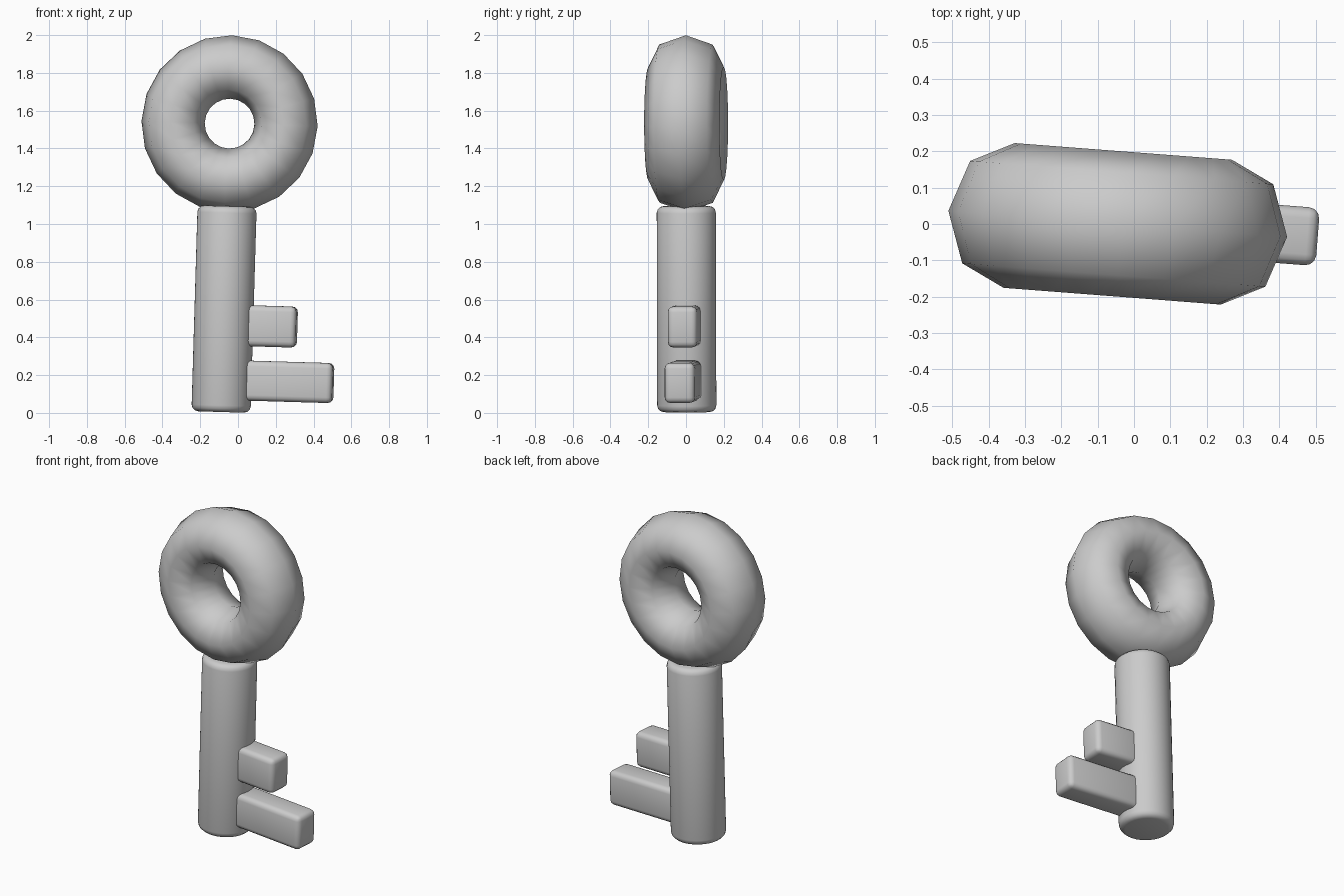
import bpy
from math import radians
from mathutils import Matrix

if "Cube" in bpy.data.objects:
    bpy.data.objects.remove(bpy.data.objects["Cube"])

# Shared frame: the whole key leans and turns slightly
KEY = (Matrix.Translation((-0.09, 0.004, 0.0))
       @ Matrix.Rotation(radians(-4.4), 4, 'Z')
       @ Matrix.Rotation(radians(1.7), 4, 'Y'))


def finish(name, local, bevel=0.0, smooth_angle=40):
    """Place the active primitive in the key frame, round its edges and shade it."""
    ob = bpy.context.object
    ob.name = name
    ob.data.transform(KEY @ local)
    if bevel:
        mod = ob.modifiers.new("rounded_edges", 'BEVEL')
        mod.width = bevel
        mod.segments = 3
        mod.limit_method = 'ANGLE'
        mod.angle_limit = radians(40)
        bpy.ops.object.modifier_apply(modifier=mod.name)
    bpy.ops.object.shade_smooth_by_angle(angle=radians(smooth_angle))
    return ob


def tooth(name, x0, x1, half_y, z0, z1):
    bpy.ops.mesh.primitive_cube_add(size=1)
    local = (Matrix.Translation(((x0 + x1) / 2, 0.006, (z0 + z1) / 2))
             @ Matrix.Diagonal((x1 - x0, 2 * half_y, z1 - z0, 1)))
    return finish(name, local, 0.03)


# Ring handle: low-poly torus standing upright, thickened front to back
bpy.ops.mesh.primitive_torus_add(major_segments=20, minor_segments=8,
                                 major_radius=0.30, minor_radius=0.168)
finish("ring_handle",
       Matrix.Translation((0, 0, 1.532))
       @ Matrix.Diagonal((1, 1.19, 1, 1))
       @ Matrix.Rotation(radians(90), 4, 'X'), smooth_angle=60)

# Shaft: cylinder with rounded rims
bpy.ops.mesh.primitive_cylinder_add(vertices=32, radius=0.157, depth=1.09)
finish("shaft", Matrix.Translation((0, 0, 0.005 + 1.09 / 2)), 0.035)

# Teeth
tooth("upper_tooth", 0.09, 0.388, 0.078, 0.357, 0.574)
tooth("lower_tooth", 0.09, 0.590, 0.080, 0.069, 0.281)
